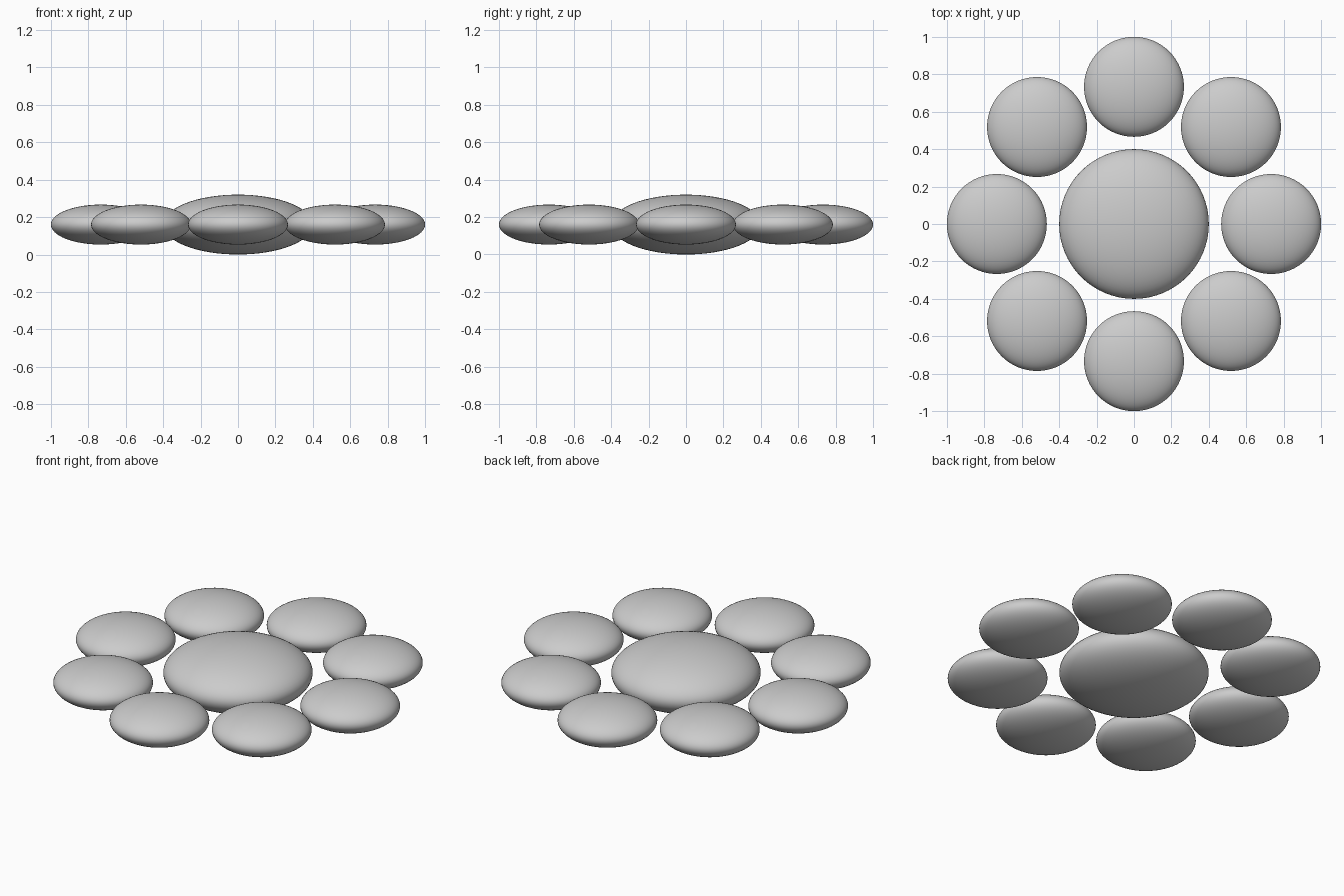
import bpy
from math import cos, sin, pi

if "Cube" in bpy.data.objects:
    bpy.data.objects.remove(bpy.data.objects["Cube"])

FLATTEN = 0.4      # height of each pad relative to its width
CORE_R = 0.4
PETAL_R = 0.267
RING_R = 0.733     # distance of petal centres from the middle
MID_Z = CORE_R * FLATTEN


def flat_ball(name, x, y, radius):
    """Smooth flattened sphere centred on the middle plane."""
    bpy.ops.mesh.primitive_uv_sphere_add(segments=64, ring_count=32,
                                         radius=radius, location=(x, y, MID_Z))
    ball = bpy.context.object
    ball.name = name
    ball.scale.z = FLATTEN
    bpy.ops.object.transform_apply(location=False, rotation=False, scale=True)
    bpy.ops.object.shade_smooth()
    return ball


# Large flower centre
flat_ball("flower_centre", 0, 0, CORE_R)

# Ring of eight petals
for i in range(8):
    a = i * pi / 4
    flat_ball(f"petal_{i + 1}", RING_R * cos(a), RING_R * sin(a), PETAL_R)
